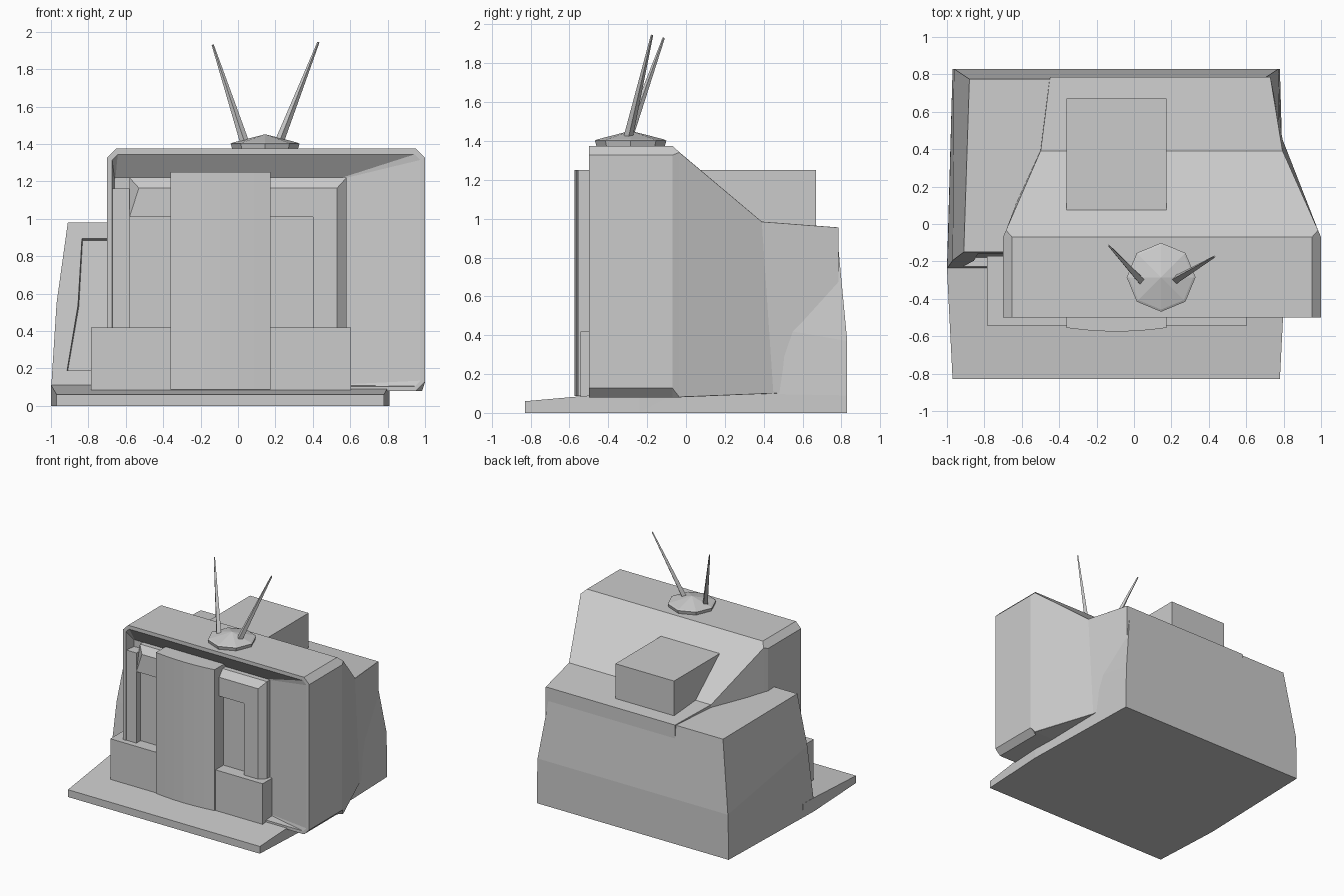
import bpy, bmesh, math
from mathutils import Vector

if "Cube" in bpy.data.objects:
    bpy.data.objects.remove(bpy.data.objects["Cube"])

grey = bpy.data.materials.new("light_grey")
grey.diffuse_color = (0.6, 0.6, 0.6, 1)
grey.use_nodes = True
grey.node_tree.nodes["Principled BSDF"].inputs["Base Color"].default_value = grey.diffuse_color


def finish(name, bm):
    bmesh.ops.remove_doubles(bm, verts=bm.verts, dist=0.0005)
    bmesh.ops.recalc_face_normals(bm, faces=bm.faces)
    me = bpy.data.meshes.new(name)
    bm.to_mesh(me)
    bm.free()
    me.materials.append(grey)
    ob = bpy.data.objects.new(name, me)
    bpy.context.collection.objects.link(ob)
    return ob


def loft_bm(rings):
    """Skin a list of equal-length point rings and cap both ends."""
    bm = bmesh.new()
    vs = [[bm.verts.new(p) for p in r] for r in rings]
    n = len(rings[0])
    for a, b in zip(vs, vs[1:]):
        for i in range(n):
            j = (i + 1) % n
            bm.faces.new((a[i], a[j], b[j], b[i]))
    bm.faces.new(vs[0])
    bm.faces.new(vs[-1])
    return bm


def loft(name, rings):
    return finish(name, loft_bm(rings))


def box(name, x0, x1, y0, y1, z0, z1):
    return loft(name, [[(x0, y0, z), (x1, y0, z), (x1, y1, z), (x0, y1, z)]
                       for z in (z0, z1)])


def octagon(x0, x1, z0, z1, c, y_low, y_high=None):
    """Rectangle with cut corners; y may lean from bottom to top."""
    y_high = y_low if y_high is None else y_high
    pts = [(x0 + c, z0), (x1 - c, z0), (x1, z0 + c), (x1, z1 - c),
           (x1 - c, z1), (x0 + c, z1), (x0, z1 - c), (x0, z0 + c)]
    return [(x, y_low + (y_high - y_low) * (z - z0) / (z1 - z0), z) for x, z in pts]


CX = -0.095  # centre line of the rear housing


def housing_ring(front, back):
    (hf, yf, zf), (hb, yb, zb) = front, back
    return [(CX - hf, yf, zf), (CX + hf, yf, zf), (CX + hb, yb, zb), (CX - hb, yb, zb)]


# Rear housing with tapered sides and an inset front
bm = loft_bm([
    housing_ring((0.905, -0.24, 0.0), (0.875, 0.83, 0.0)),
    housing_ring((0.903, -0.235, 0.11), (0.875, 0.83, 0.09)),
    housing_ring((0.875, -0.195, 0.55), (0.868, 0.83, 0.37)),
    housing_ring((0.815, -0.15, 0.98), (0.785, 0.775, 0.95)),
])
bmesh.ops.recalc_face_normals(bm, faces=bm.faces)
front = [f for f in bm.faces if f.normal.y < -0.8 and f.calc_center_median().z > 0.15]
bmesh.ops.inset_region(bm, faces=front, thickness=0.115)
bmesh.ops.inset_region(bm, faces=front, thickness=0.005, depth=-0.05)
finish("rear_housing", bm)

# Sloping base plate in front of the housing
loft("base_plate", [
    [(CX + s * h, y, z) for s, z in ((-1, 0), (1, 0), (1, t), (-1, t))]
    for h, y, t in ((0.875, -0.83, 0.06), (0.905, -0.24, 0.112), (0.9, -0.1, 0.112))])

# Television shell: recess, rim, body, tapering back
loft("television_shell", [
    octagon(-0.66, 0.56, 0.11, 1.22, 0.005, -0.41),
    octagon(-0.673, 0.975, 0.105, 1.345, 0.03, -0.5),
    octagon(-0.70, 1.0, 0.08, 1.375, 0.048, -0.5),
    octagon(-0.70, 1.0, 0.08, 1.375, 0.048, -0.07),
    octagon(-0.685, 0.985, 0.08, 1.343, 0.002, -0.035),
    octagon(-0.50, 0.795, 0.10, 0.985, 0.001, 0.45, 0.39),
    octagon(-0.45, 0.73, 0.12, 0.955, 0.001, 0.785),
])

# Screen surround with a bevelled outer edge
outer = [(0.40, 0.4), (0.58, 0.4), (0.58, 1.22), (-0.58, 1.22), (-0.58, 1.01), (0.40, 1.01)]
inner = [(0.40, 0.4), (0.53, 0.4), (0.53, 1.165), (-0.53, 1.165), (-0.58, 1.01), (0.40, 1.01)]
loft("screen_surround", [[(x, -0.40, z) for x, z in outer],
                         [(x, -0.45, z) for x, z in outer],
                         [(x, -0.495, z) for x, z in inner]])
box("left_post", -0.69, -0.58, -0.495, -0.40, 0.4, 1.163)
box("screen_panel", -0.59, 0.41, -0.44, -0.39, 0.4, 1.02)

# Low wide cabinet
box("cabinet", -0.785, 0.605, -0.543, -0.17, 0.085, 0.42)

# Upright unit running front to back, with a gently bowed front
bow = []
for i in range(7):
    t = i / 3 - 1
    bow.append((-0.0925 + 0.2675 * t, -0.575 + 0.02 * t * t))
plan = bow + [(0.175, 0.67), (-0.36, 0.67)]
loft("upright_unit", [[(x, y, z) for x, y in plan] for z in (0.088, 1.25)])

# Aerial base: eight-sided disc with a low cone
def disc(r, z):
    return [(0.145 + r * math.cos(i * math.pi / 4),
             -0.285 + r * math.sin(i * math.pi / 4), z) for i in range(8)]


loft("aerial_base", [disc(0.175, 1.37), disc(0.184, 1.402), disc(0.172, 1.408), disc(0.001, 1.452)])

# Two tapered aerial rods
for name, a, b in (("left_aerial", (0.035, -0.30, 1.41), (-0.135, -0.115, 1.93)),
                   ("right_aerial", (0.22, -0.30, 1.41), (0.43, -0.175, 1.945))):
    a, b = Vector(a), Vector(b)
    d = (b - a).normalized()
    u = d.cross(Vector((0, 1, 0))).normalized()
    v = d.cross(u)
    loft(name, [[p + r * (u * math.cos(k * math.pi / 2) + v * math.sin(k * math.pi / 2))
                 for k in range(4)] for p, r in ((a, 0.024), (b, 0.006))])
